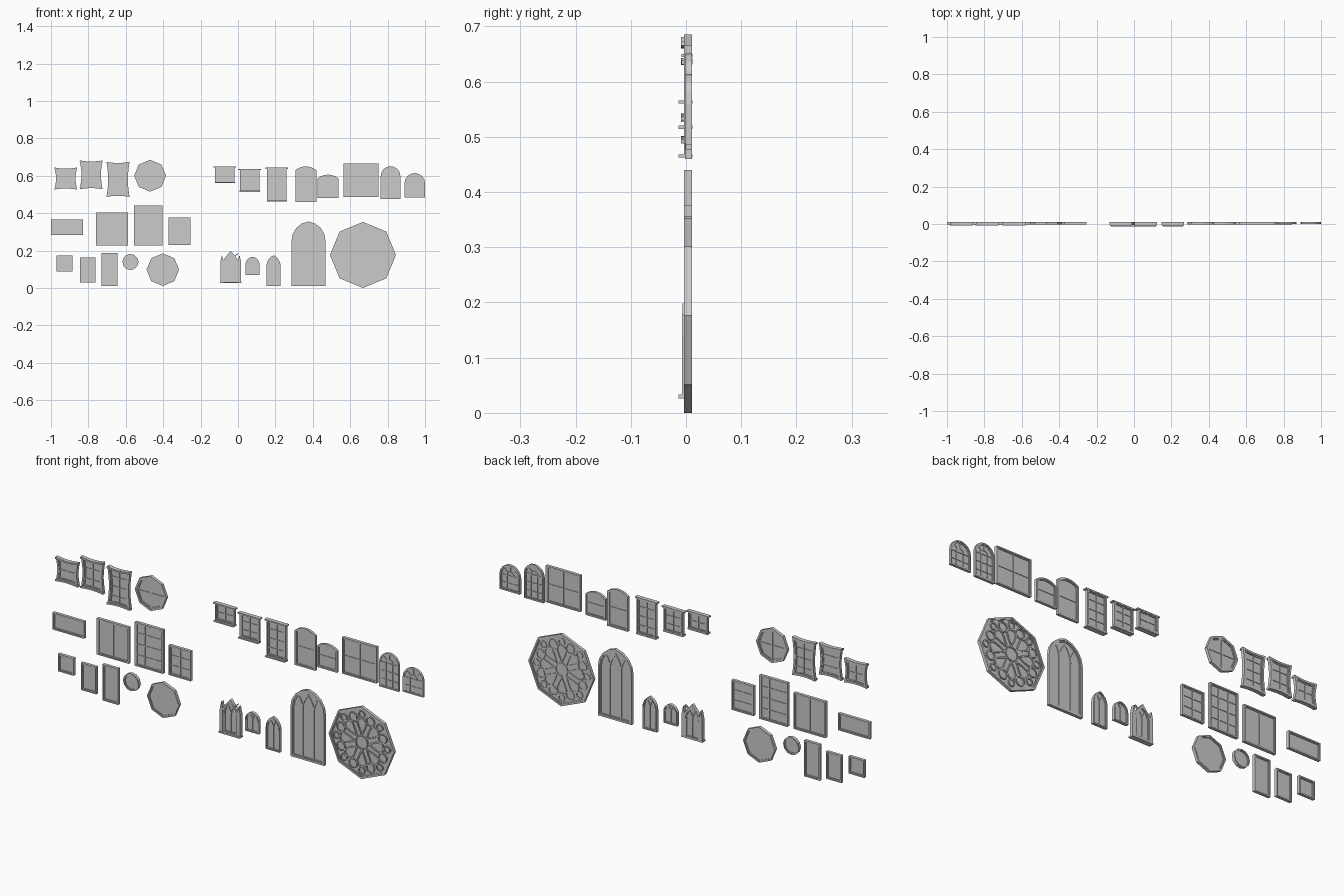
import bpy, bmesh
from math import sin, cos, pi, sqrt, atan2

if "Cube" in bpy.data.objects:
    bpy.data.objects.remove(bpy.data.objects["Cube"])

BACK, FRONT = 0.011, -0.004


def offset(pts, d, closed=True):
    """Mitred offset of a counter-clockwise path; positive d moves inward."""
    n, out = len(pts), []
    for i in range(n):
        p = pts[i]
        a = pts[i - 1] if closed or i else p
        b = pts[(i + 1) % n] if closed or i < n - 1 else p
        ns = []
        for s, e in ((a, p), (p, b)):
            l = sqrt((e[0] - s[0]) ** 2 + (e[1] - s[1]) ** 2)
            if l > 1e-7:
                ns.append((-(e[1] - s[1]) / l, (e[0] - s[0]) / l))
        u, v = ns[0], ns[-1]
        k = d / max(0.25, 1 + u[0] * v[0] + u[1] * v[1])
        out.append((p[0] + (u[0] + v[0]) * k, p[1] + (u[1] + v[1]) * k))
    return out


def band(bm, A, B, y0, y1, closed=True):
    """Solid strip between two matching paths."""
    rows = [[bm.verts.new((p[0], y, p[1])) for p in P] for P, y in ((A, y0), (B, y0), (B, y1), (A, y1))]
    n = len(A)
    for i in range(n if closed else n - 1):
        j = (i + 1) % n
        for k in range(4):
            r, s = rows[k], rows[(k + 1) % 4]
            bm.faces.new((r[i], r[j], s[j], s[i]))
    if not closed:
        for i in (0, -1):
            bm.faces.new([r[i] for r in rows])


def ribbon(bm, pts, w, y0=-0.001, y1=0.008, closed=False):
    band(bm, offset(pts, -w / 2, closed), offset(pts, w / 2, closed), y0, y1, closed)


def plate(bm, pts, y0, y1):
    a, b = [[bm.verts.new((x, y, z)) for x, z in pts] for y in (y0, y1)]
    bm.faces.new(a)
    bm.faces.new(b[::-1])
    for i in range(len(pts)):
        j = (i + 1) % len(pts)
        bm.faces.new((a[i], b[i], b[j], a[j]))


def box(bm, x0, x1, z0, z1, y0, y1):
    plate(bm, rect(x0, x1, z0, z1), y0, y1)


# outlines
def rect(x0, x1, z0, z1):
    return [(x0, z0), (x1, z0), (x1, z1), (x0, z1)]


def ngon(cx, cz, r, n=8):
    return [(cx + r * sin(-2 * pi * i / n), cz + r * cos(2 * pi * i / n)) for i in range(n)]


def arch(x0, x1, z0, zs, z1, n=4):
    """Pointed, round or segmental arch depending on its rise."""
    a, h, c = (x1 - x0) / 2, z1 - zs, (x0 + x1) / 2
    if h >= a:
        d = (h * h - a * a) / (2 * a)
        t = atan2(h, d)
        half = [((a + d) * cos(t * i / n) - d, (a + d) * sin(t * i / n)) for i in range(n + 1)]
    else:
        R = (a * a + h * h) / (2 * h)
        t = atan2(a, R - h)
        half = [(R * sin(t * (1 - i / n)), R * cos(t * (1 - i / n)) - R + h) for i in range(n + 1)]
    return ([(x0, z0), (x1, z0)] + [(c + x, zs + z) for x, z in half]
            + [(c - x, zs + z) for x, z in half[-2::-1]])


def warped(x0, x1, z0, z1, side, top, n=6):
    c = rect(x0, x1, z0, z1)
    pull = ((0, top), (-side, 0), (0, -top), (side, 0))
    return [(c[k][0] + (c[(k + 1) % 4][0] - c[k][0]) * i / n + pull[k][0] * sin(pi * i / n),
             c[k][1] + (c[(k + 1) % 4][1] - c[k][1]) * i / n + pull[k][1] * sin(pi * i / n))
            for k in range(4) for i in range(n)]


def span(poly, axis, v):
    """Extent of the outline along the line axis = v."""
    hits = []
    for p, q in zip(poly, poly[1:] + poly[:1]):
        if (p[axis] - v) * (q[axis] - v) <= 0 and p[axis] != q[axis]:
            t = (v - p[axis]) / (q[axis] - p[axis])
            hits.append(p[1 - axis] + t * (q[1 - axis] - p[1 - axis]))
    return (min(hits), max(hits)) if hits else (0, 0)


def window(name, pts, w=0.006, front=FRONT, xs=(), zs=(), bar=0.004, ztop=None, extra=None):
    """Outer frame, inner sash, pane and straight glazing bars."""
    bm = bmesh.new()
    mid, inner = offset(pts, w), offset(pts, w * 1.6)
    band(bm, pts, mid, front, BACK)
    band(bm, mid, inner, front + 0.003, BACK - 0.003)
    plate(bm, mid, 0.003, 0.0045)
    for x in xs:
        a, b = span(inner, 0, x)
        box(bm, x - bar / 2, x + bar / 2, a, ztop or b, 0, 0.0075)
    for z in zs:
        a, b = span(inner, 1, z)
        box(bm, a, b, z - bar / 2, z + bar / 2, 0.0003, 0.0072)
    if extra:
        extra(bm, inner)
    bmesh.ops.recalc_face_normals(bm, faces=bm.faces)
    me = bpy.data.meshes.new(name)
    bm.to_mesh(me)
    bm.free()
    bpy.context.collection.objects.link(bpy.data.objects.new(name, me))


def cuts(a, b, n):
    return [a + (b - a) * i / n for i in range(1, n)]


# plain panes and multi-pane rectangles
for name, x0, x1, z0, z1, nx, nz in (
        ("small_square_window", -0.97, -0.885, 0.088, 0.173, 1, 1),
        ("medium_tall_window", -0.846, -0.763, 0.03, 0.163, 1, 1),
        ("tall_window", -0.73, -0.645, 0.01, 0.186, 1, 1),
        ("wide_window", -1.0, -0.828, 0.284, 0.367, 1, 1),
        ("double_window", -0.76, -0.587, 0.226, 0.403, 2, 1),
        ("grid_window_large", -0.555, -0.403, 0.226, 0.44, 3, 4),
        ("grid_window_small", -0.372, -0.253, 0.23, 0.376, 2, 3),
        ("cross_window", 0.564, 0.75, 0.487, 0.665, 2, 2)):
    window(name, rect(x0, x1, z0, z1), xs=cuts(x0, x1, nx), zs=cuts(z0, z1, nz))

# round and eight-sided windows
window("small_round_window", ngon(-0.575, 0.139, 0.043, 12), 0.005)
window("octagon_window", ngon(-0.402, 0.098, 0.087))
window("octagon_cross_window", ngon(-0.47, 0.6, 0.085), 0.009, xs=[-0.47], zs=[0.6])

# warped storybook windows with bowed outlines and a second raised trim
for name, x0, x1, z0, z1, nz in (("crooked_window_short", -0.982, -0.86, 0.526, 0.644, 2),
                                 ("crooked_window_medium", -0.846, -0.724, 0.528, 0.682, 3),
                                 ("crooked_window_tall", -0.703, -0.58, 0.487, 0.674, 4)):
    pts = warped(x0, x1, z0, z1, 0.009, 0.006)

    def trim(bm, inner, x0=x0, x1=x1, z0=z0, z1=z1):
        for z, s in ((z0 + 0.005, 0.005), (z1 - 0.005, -0.005)):
            arc = [(x0 + (x1 - x0) * i / 6, z + s * sin(pi * i / 6)) for i in range(7)]
            ribbon(bm, arc, 0.008, -0.009, 0)
    window(name, pts, 0.009, xs=cuts(x0, x1, 2), zs=cuts(z0, z1, nz), extra=trim)

# sash windows with lintel and projecting sill
for name, x0, x1, z0, z1, nz in (("sill_window_short", -0.13, -0.01, 0.56, 0.65, 2),
                                 ("sill_window_medium", 0.003, 0.123, 0.514, 0.637, 3),
                                 ("sill_window_tall", 0.148, 0.268, 0.462, 0.643, 4)):
    def ledges(bm, inner, x0=x0, x1=x1, z0=z0, z1=z1):
        box(bm, x0 + 0.006, x1 - 0.006, z0, z0 + 0.006, -0.0135, 0.012)
        box(bm, x0, x1, z1 - 0.006, z1, -0.008, 0.012)
    window(name, rect(x0 + 0.008, x1 - 0.008, z0 + 0.003, z1 - 0.002), 0.007,
           xs=cuts(x0, x1, 2), zs=cuts(z0, z1, nz), extra=ledges)

# segmental arched windows
for name, x0, x1, z0, zs, z1 in (("low_arch_window_tall", 0.307, 0.419, 0.46, 0.63, 0.65),
                                 ("low_arch_window_short", 0.426, 0.536, 0.482, 0.586, 0.606)):
    window(name, arch(x0, x1, z0, zs, z1, 3), 0.007, -0.002, zs=[(z0 + z1) / 2])

# round arched windows with a radiating fan
for name, x0, x1, z0, z1, nz in (("fan_window_tall", 0.763, 0.868, 0.477, 0.651, 3),
                                 ("fan_window_short", 0.89, 1.0, 0.485, 0.614, 2)):
    c, spring = (x0 + x1) / 2, z1 - (x1 - x0) / 2

    def fan(bm, inner, c=c, spring=spring):
        arc = [(c + 0.02 * cos(pi * i / 6), spring + 0.02 * sin(pi * i / 6)) for i in range(7)]
        ribbon(bm, arc, 0.004, 0, 0.0075)
        for i in (1, 2, 3):
            a = pi * i / 4
            ribbon(bm, [(c + r * cos(a), spring + r * sin(a)) for r in (0.02, 0.046)], 0.004, 0, 0.0075)
    window(name, arch(x0, x1, z0, spring, z1, 4), 0.006, -0.001, xs=cuts(x0, x1, 3),
           zs=cuts(z0, spring, nz) + [spring], ztop=spring, extra=fan)


# pointed windows with intersecting tracery
def gothic(name, x0, x1, z0, zs, z1, lights, w, more=None):
    a, h = (x1 - x0) / 2, z1 - zs
    R = a + (h * h - a * a) / (2 * a)

    def tracery(bm, inner):
        for x in cuts(x0, x1, lights):
            for s in (1, -1):
                path = [(x + s * R * (1 - cos(t * 0.12)), zs + R * sin(t * 0.12)) for t in range(12)]
                path = [p for p in path if span(inner, 1, p[1])[0] - w * .5 < p[0] < span(inner, 1, p[1])[1] + w * .5]
                if len(path) > 1:
                    ribbon(bm, path, w * 0.8)
        if more:
            more(bm)
    window(name, arch(x0, x1, z0, zs, z1, 4), w, xs=cuts(x0, x1, lights), ztop=zs, bar=w * 0.8, extra=tracery)


gothic("pointed_window_small", 0.04, 0.115, 0.069, 0.125, 0.167, 2, 0.005)
gothic("pointed_window_medium", 0.152, 0.228, 0.01, 0.115, 0.175, 2, 0.005)
gothic("pointed_window_large", 0.286, 0.468, 0.01, 0.252, 0.356, 3, 0.009)


# ornate pointed window: gable, side pinnacles and sill
def ornament(bm):
    c = -0.039
    box(bm, c - 0.057, c + 0.057, 0.026, 0.033, -0.0135, 0.011)
    for s in (-1, 1):
        x = c + s * 0.047
        plate(bm, [(x - 0.008, 0.033), (x + 0.008, 0.033), (x + 0.008, 0.14), (x, 0.178), (x - 0.008, 0.14)], -0.007, BACK)
    ribbon(bm, [(c + 0.042, 0.14), (c + 0.02, 0.168), (c, 0.192), (c - 0.02, 0.168), (c - 0.042, 0.14)], 0.008, -0.006, BACK)


gothic("ornate_pointed_window", -0.08, 0.002, 0.03, 0.12, 0.185, 2, 0.006, ornament)


# rose window: hub, petals and rim roundels
def rose(bm, inner):
    cx, cz = 0.668, 0.1765

    def ring(r, a, size, n=10):
        ribbon(bm, ngon(cx + r * cos(a), cz + r * sin(a), size, n), 0.005, -0.002, 0.009, True)
    ring(0, 0, 0.032, 16)
    for i in range(8):
        a = i * pi / 4
        petal = [(0.036, 0), (0.07, 0.016), (0.095, 0.025), (0.112, 0.018), (0.118, 0),
                 (0.112, -0.018), (0.095, -0.025), (0.07, -0.016)]
        ribbon(bm, [(cx + u * cos(a) - v * sin(a), cz + u * sin(a) + v * cos(a)) for u, v in petal[::-1]],
               0.006, -0.002, 0.009, True)
        ring(0.137, a, 0.016)
        ring(0.122, a + pi / 8, 0.022)


window("rose_window", ngon(0.668, 0.1765, 0.1765), 0.008, extra=rose)
